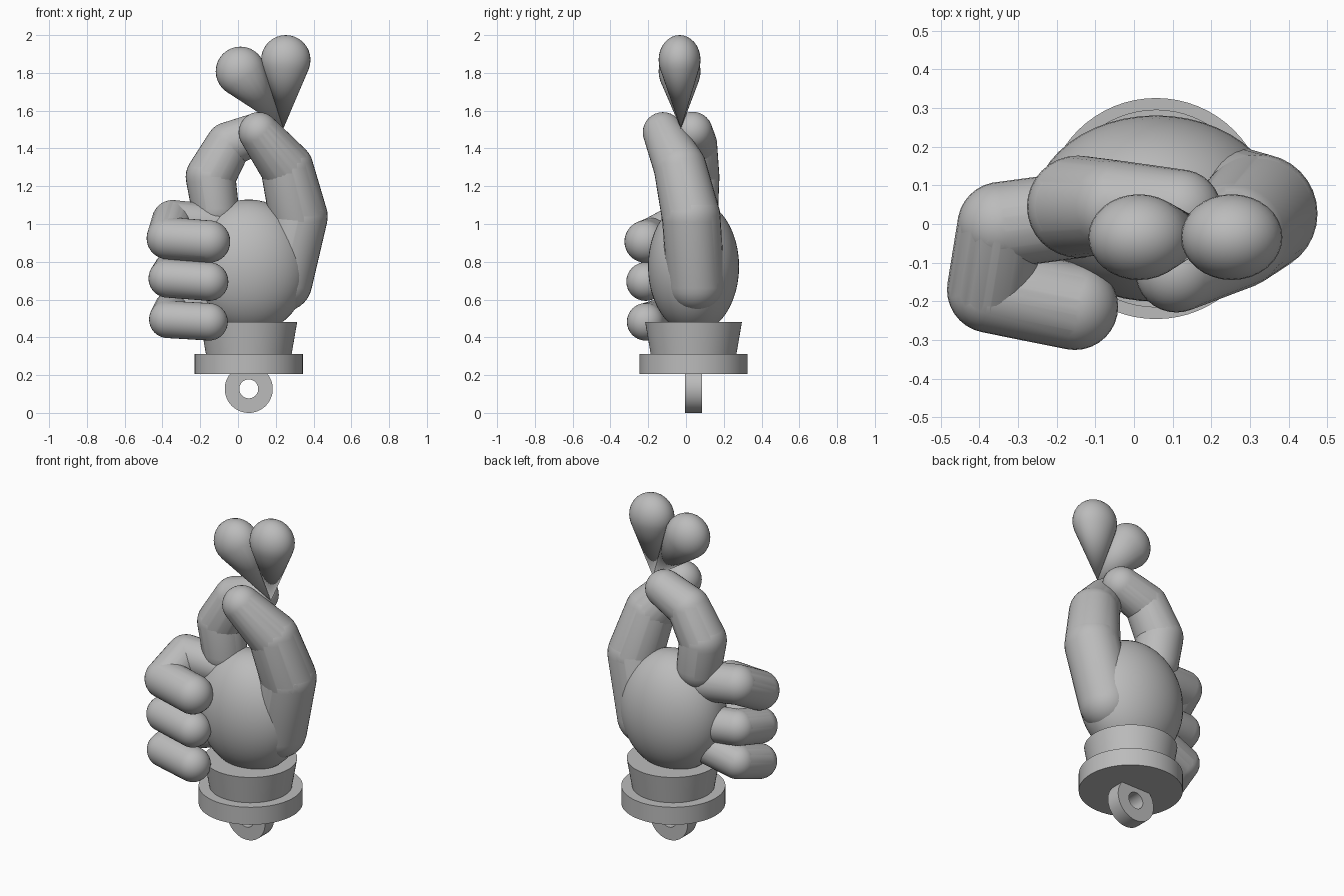
import bpy, bmesh, math
from mathutils import Vector, Matrix

if "Cube" in bpy.data.objects:
    bpy.data.objects.remove(bpy.data.objects["Cube"])

CX, CY = 0.057, 0.04          # axis of the palm and its stand

grey = bpy.data.materials.new("plain_grey")
grey.diffuse_color = (0.5, 0.5, 0.5, 1)
grey.use_nodes = True
grey.node_tree.nodes["Principled BSDF"].inputs["Base Color"].default_value = grey.diffuse_color


def finish(name, bm, angle=35):
    bmesh.ops.recalc_face_normals(bm, faces=bm.faces)
    mesh = bpy.data.meshes.new(name)
    bm.to_mesh(mesh)
    bm.free()
    ob = bpy.data.objects.new(name, mesh)
    bpy.context.collection.objects.link(ob)
    mesh.materials.append(grey)
    bpy.ops.object.select_all(action='DESELECT')
    ob.select_set(True)
    bpy.context.view_layer.objects.active = ob
    bpy.ops.object.shade_smooth_by_angle(angle=math.radians(angle))
    return ob


def ball_points(center, radii, segs=32, rings=16):
    tmp = bmesh.new()
    bmesh.ops.create_uvsphere(tmp, u_segments=segs, v_segments=rings, radius=1)
    pts = [Vector(center) + Vector(a * r for a, r in zip(v.co, radii)) for v in tmp.verts]
    tmp.free()
    return pts


def add_hull(bm, points):
    part = bmesh.new()
    for p in points:
        part.verts.new(p)
    bmesh.ops.convex_hull(part, input=part.verts[:])
    bmesh.ops.delete(part, geom=[v for v in part.verts if not v.link_faces], context='VERTS')
    mesh = bpy.data.meshes.new("hull_part")
    part.to_mesh(mesh)
    part.free()
    bm.from_mesh(mesh)
    bpy.data.meshes.remove(mesh)


def finger(name, joints):
    """Rounded links between joints given as x, y, z, radius."""
    bm = bmesh.new()
    for a, b in zip(joints, joints[1:]):
        add_hull(bm, ball_points(a[:3], [a[3]] * 3) + ball_points(b[:3], [b[3]] * 3))
    return finish(name, bm)


def lathe(name, profile, matrix, steps=64):
    """Closed loop of radius, height points turned around local z."""
    bm = bmesh.new()
    rows = []
    for i in range(steps):
        t = 2 * math.pi * i / steps
        rows.append([bm.verts.new(matrix @ Vector((r * math.cos(t), r * math.sin(t), h)))
                     for r, h in profile])
    n = len(profile)
    for i in range(steps):
        a, b = rows[i], rows[(i + 1) % steps]
        for j in range(n):
            k = (j + 1) % n
            bm.faces.new((a[j], a[k], b[k], b[j]))
    bmesh.ops.remove_doubles(bm, verts=bm.verts, dist=1e-5)
    return finish(name, bm, 30)


# stand: hanging ring, disc and wrist cuff
upright = Matrix.Translation((CX, CY, 0))
lathe("hanging_ring", [(0.05, -0.044), (0.127, -0.044), (0.127, 0.044), (0.05, 0.044)],
      Matrix.Translation((CX, CY, 0.127)) @ Matrix.Rotation(math.pi / 2, 4, 'X'))
lathe("base_disc", [(0, 0.207), (0.286, 0.207), (0.286, 0.313), (0, 0.313)], upright)
lathe("wrist_cuff", [(0, 0.3), (0.225, 0.3), (0.256, 0.48), (0, 0.48)], upright)

# palm
palm = bmesh.new()
bmesh.ops.create_uvsphere(palm, u_segments=48, v_segments=24, radius=1)
for v in palm.verts:
    v.co = Vector((CX + v.co.x * 0.318, CY + v.co.y * 0.241, 0.775 + v.co.z * 0.355))
finish("palm", palm)

# thumb and pointing finger
finger("thumb", [(0.24, 0.052, 0.69, 0.153), (0.32, 0.027, 1.04, 0.155),
                 (0.26, -0.03, 1.295, 0.14), (0.11, -0.122, 1.485, 0.107)])
finger("index_finger", [(-0.12, 0.045, 1.08, 0.125), (-0.145, 0.045, 1.25, 0.132),
                        (-0.05, 0.045, 1.42, 0.12), (0.12, 0.035, 1.488, 0.106)])

# curled fingers: radius and the heights of the four joints
curled = {"middle_finger": (0.112, (0.99, 1.015, 0.925, 0.907)),
          "ring_finger": (0.102, (0.74, 0.755, 0.712, 0.695)),
          "little_finger": (0.099, (0.62, 0.55, 0.495, 0.482))}
for name, (r, heights) in curled.items():
    plan = [(-0.1, 0.03), (-0.345, -0.003), (-0.372, -0.17), (-0.153, -0.214)]
    finger(name, [(x, y, z, r) for (x, y), z in zip(plan, heights)])

# heart: two teardrops meeting in one point
for side, center in (("left", (0.013, -0.034, 1.808)), ("right", (0.253, -0.034, 1.869))):
    bm = bmesh.new()
    add_hull(bm, ball_points(center, (0.131, 0.111, 0.131)) + [Vector((0.24, -0.027, 1.505))])
    finish("heart_lobe_" + side, bm)
